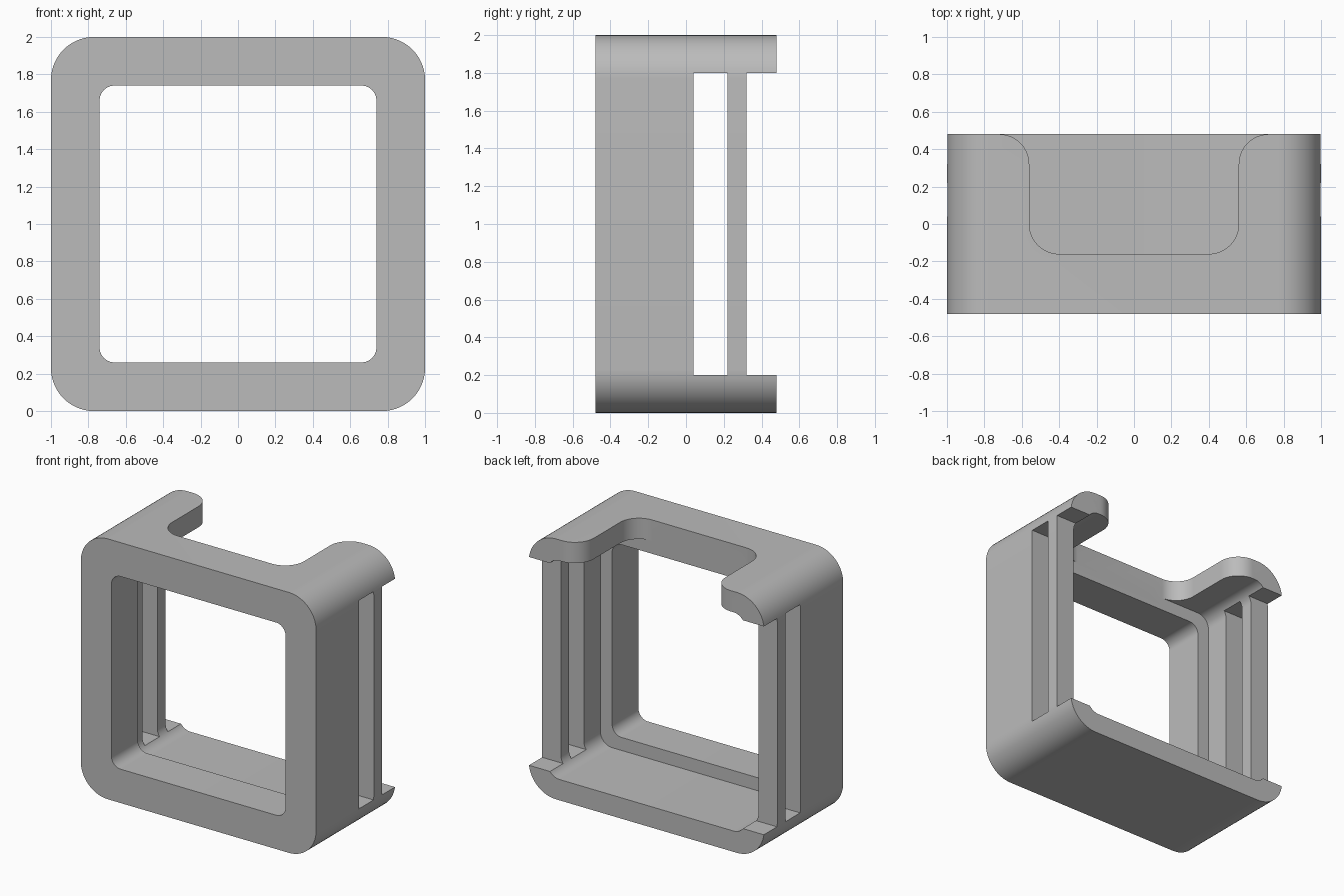
import bpy, bmesh
from math import sin, cos, pi
from mathutils import Vector

if "Cube" in bpy.data.objects:
    bpy.data.objects.remove(bpy.data.objects["Cube"], do_unlink=True)

grey = bpy.data.materials.new("plain grey")
grey.use_nodes = True
colour = (0.5, 0.5, 0.5, 1)
grey.diffuse_color = colour
grey.node_tree.nodes["Principled BSDF"].inputs["Base Color"].default_value = colour


def arc(cx, cy, r, start, end, steps=14):
    """Points along an arc, angles in quarter turns."""
    angles = [(start + (end - start) * i / steps) * pi / 2 for i in range(steps + 1)]
    return [(cx + r * cos(a), cy + r * sin(a)) for a in angles]


def rounded_square(half, r):
    c = half - r
    corners = [(c, c), (-c, c), (-c, -c), (c, -c)]
    return [p for q, (x, y) in enumerate(corners) for p in arc(x, y, r, q, q + 1)]


def prism(name, points, direction):
    """Solid made by sweeping a flat outline of 3D points along a direction."""
    bm = bmesh.new()
    face = bm.faces.new([bm.verts.new(p) for p in points])
    swept = bmesh.ops.extrude_face_region(bm, geom=[face])["geom"]
    moved = [g for g in swept if isinstance(g, bmesh.types.BMVert)]
    bmesh.ops.translate(bm, verts=moved, vec=Vector(direction))
    bmesh.ops.recalc_face_normals(bm, faces=bm.faces)
    mesh = bpy.data.meshes.new(name)
    bm.to_mesh(mesh)
    bm.free()
    mesh.materials.append(grey)
    obj = bpy.data.objects.new(name, mesh)
    bpy.context.collection.objects.link(obj)
    return obj


def front_prism(name, outline, y0, y1):
    return prism(name, [(x, y0, z + 1) for x, z in outline], (0, y1 - y0, 0))


def box(name, half_x, y0, y1, half_z):
    outline = [(-half_x, -half_z), (half_x, -half_z), (half_x, half_z), (-half_x, half_z)]
    return front_prism(name, outline, y0, y1)


def cut(target, cutter):
    cutter.hide_render = True
    mod = target.modifiers.new("cut", "BOOLEAN")
    mod.operation = "DIFFERENCE"
    mod.solver = "EXACT"
    mod.object = cutter
    bpy.context.view_layer.objects.active = target
    bpy.ops.object.modifier_apply(modifier=mod.name)
    bpy.data.objects.remove(cutter, do_unlink=True)


# Rounded outer shell
frame = front_prism("frame", rounded_square(1, 0.23), -0.48, 0.48)

# Front window, and the wider pocket behind its lip
cut(frame, front_prism("window_cutter", rounded_square(0.74, 0.08), -0.6, 0.6))
cut(frame, front_prism("pocket_cutter", rounded_square(0.84, 0.1), -0.16, 0.6))

# Slots through both side walls, leaving a thin bar, and the open back
cut(frame, box("strap_slot_cutter", 1.2, 0.04, 0.22, 0.8))
cut(frame, box("open_back_cutter", 1.2, 0.32, 0.6, 0.8))

# Notch in the top plate with rounded corners and flared mouth
r = 0.16
right = arc(0.56 - r, -0.16 + r, r, -1, 0) + arc(0.56 + r, 0.48 - r, r, 2, 1)
right.append((0.56 + r, 0.6))
notch = right + [(-x, y) for x, y in reversed(right)]
cut(frame, prism("notch_cutter", [(x, y, 1.78) for x, y in notch], (0, 0, 0.4)))

# Smooth curved corners, crisp edges
bpy.ops.object.select_all(action="DESELECT")
frame.select_set(True)
bpy.context.view_layer.objects.active = frame
bpy.ops.object.shade_smooth_by_angle(angle=pi / 6)
